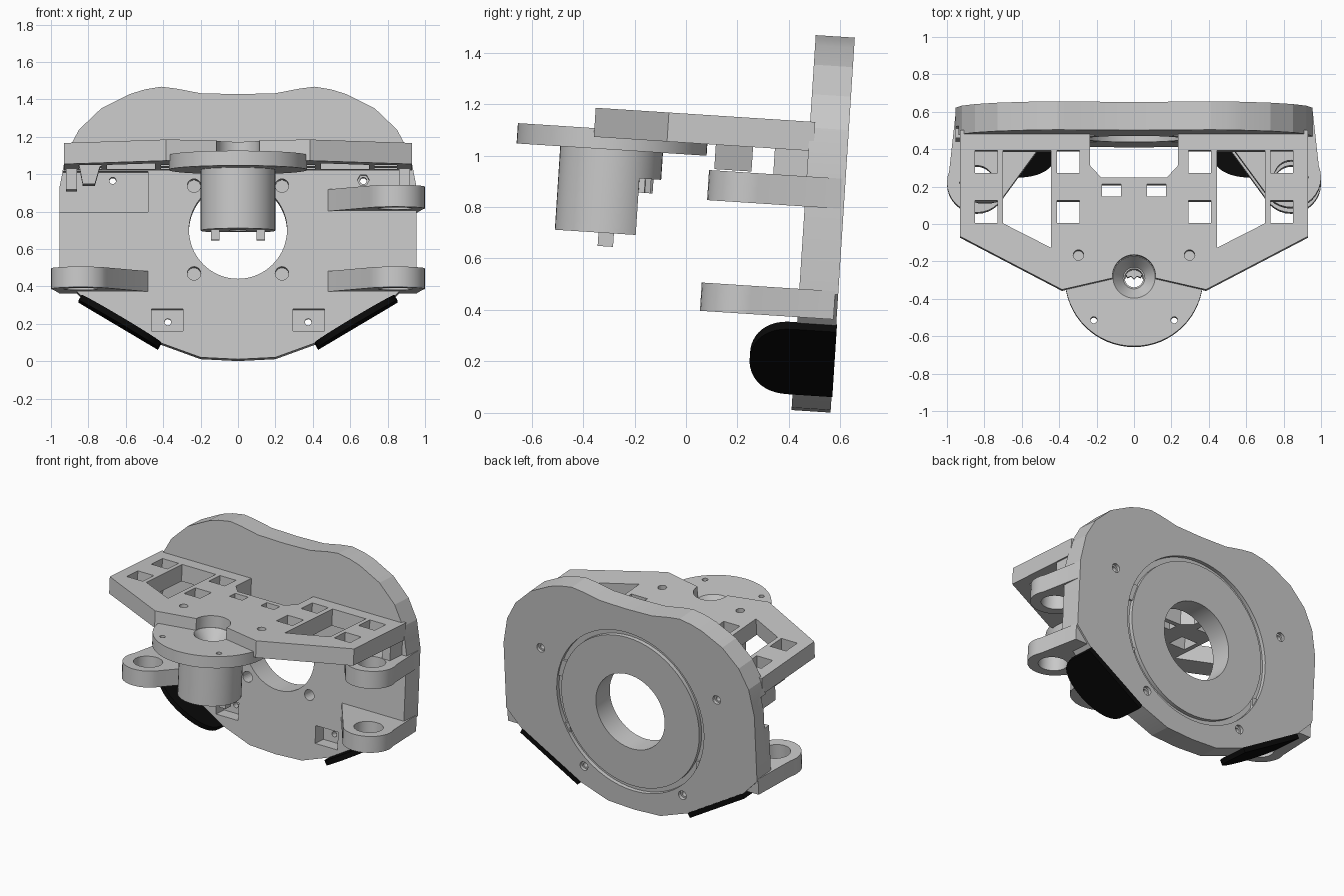
import bpy, bmesh, math
from mathutils import Matrix, Vector

cube = bpy.data.objects.get("Cube")
if cube:
    bpy.data.objects.remove(cube, do_unlink=True)


def material(name, color):
    m = bpy.data.materials.new(name)
    m.use_nodes = True
    m.diffuse_color = color
    m.node_tree.nodes["Principled BSDF"].inputs["Base Color"].default_value = color
    return m


GREY = material("light grey plastic", (0.58, 0.58, 0.58, 1))
BLACK = material("black plastic", (0.003, 0.003, 0.003, 1))
# The whole assembly leans slightly backwards
TILT = Matrix.Translation((0, 0.41, 0.011)) @ Matrix.Rotation(math.radians(-3.7), 4, "X")
parts = []


def circle(cx, cy, r, n=48):
    return [(cx + r * math.cos(2 * math.pi * i / n), cy + r * math.sin(2 * math.pi * i / n)) for i in range(n)]


def rect(x0, x1, y0, y1):
    return [(x0, y0), (x1, y0), (x1, y1), (x0, y1)]


def mirror(pts, s=-1):
    return [(s * x, y) for x, y in pts]


def prism(name, pts, lo, hi, flat=True, top=None, mat=GREY):
    """Extrude an outline upwards (flat) or along the depth (not flat)."""
    def place(p, h):
        return (p[0], p[1], h) if flat else (p[0], h, p[1])
    bm = bmesh.new()
    a = [bm.verts.new(place(p, lo)) for p in pts]
    b = [bm.verts.new(place(p, hi)) for p in (top or pts)]
    bm.faces.new(a)
    bm.faces.new(b)
    for i in range(len(a)):
        j = (i + 1) % len(a)
        bm.faces.new((a[i], a[j], b[j], b[i]))
    bmesh.ops.recalc_face_normals(bm, faces=bm.faces)
    me = bpy.data.meshes.new(name)
    bm.to_mesh(me)
    bm.free()
    me.materials.append(mat)
    ob = bpy.data.objects.new(name, me)
    bpy.context.collection.objects.link(ob)
    parts.append(ob)
    return ob


def combine(ob, other, op="DIFFERENCE"):
    mod = ob.modifiers.new(op, "BOOLEAN")
    mod.operation, mod.solver, mod.object = op, "EXACT", other
    bpy.context.view_layer.objects.active = ob
    bpy.ops.object.modifier_apply(modifier=mod.name)
    parts.remove(other)
    bpy.data.objects.remove(other, do_unlink=True)


def cut(ob, pts, lo, hi, flat=True, top=None):
    combine(ob, prism("cutter", pts, lo, hi, flat, top))


# Back plate: wavy top, chamfered bottom
half = [(0.2, 0.01), (0.42, 0.09), (0.84, 0.34), (0.955, 0.46), (0.955, 0.92), (0.92, 1.1),
        (0.85, 1.23), (0.73, 1.345), (0.58, 1.42), (0.5, 1.445), (0.41, 1.46), (0.33, 1.45), (0.2, 1.425)]
outline = [(0, 0)] + half + [(0, 1.42)] + mirror(half)[::-1]
plate = prism("back_plate", outline, 0, 0.152, False)
MID = 0.693
cut(plate, circle(0, MID, 0.262, 64), -0.1, 0.3, False)
groove = prism("groove", circle(0, MID, 0.56, 64), 0.125, 0.2, False)
cut(groove, circle(0, MID, 0.525, 64), 0.1, 0.3, False)
combine(plate, groove)
cut(plate, rect(-1.1, -0.48, 0.79, 1.005), -0.1, 0.05, False)
for s in (-1, 1):
    for z in (0.46, 0.93):
        cut(plate, circle(s * 0.235, z, 0.036, 24), -0.1, 0.1, False)
    cut(plate, rect(s * 0.378 - 0.085, s * 0.378 + 0.085, 0.15, 0.27), -0.1, 0.09, False)
    for x, z in ((0.375, 0.205), (0.67, 0.96)):
        cut(plate, circle(s * x, z, 0.018, 16), -0.1, 0.3, False)
        cut(plate, circle(s * x, z, 0.03, 16), 0.13, 0.3, False)
cut(plate, circle(0.67, 0.96, 0.032, 6), -0.1, 0.06, False)

# Shelf with its window pattern
HUB = -0.763
edge = [(0.93, 0.02), (0.93, -0.55), (0.385, -0.835), (0.115, -0.773)]
shelf = prism("shelf", edge + mirror(edge)[::-1], 1.01, 1.123)
cut(shelf, [(-0.235, 0.1), (-0.235, -0.17), (-0.175, -0.235), (0.175, -0.235), (0.235, -0.17), (0.235, 0.1)], 0.9, 1.2)
for s in (-1, 1):
    for x in (0.352, 0.79):
        for y in (-0.15, -0.418):
            cut(shelf, rect(s * x - 0.061, s * x + 0.061, y - 0.061, y + 0.061), 0.9, 1.2)
    cut(shelf, mirror([(0.445, -0.09), (0.445, -0.61), (0.7, -0.48), (0.7, -0.09)], s), 0.9, 1.2)
    cut(shelf, rect(s * 0.12 - 0.05, s * 0.12 + 0.05, -0.335, -0.27), 0.9, 1.2)
    cut(shelf, circle(s * 0.297, -0.65, 0.028, 20), 0.9, 1.2)
cut(shelf, circle(0, HUB, 0.115), 0.9, 1.2)

# Round flange with a funnel and two screw holes
flange = prism("round_flange", circle(0, HUB, 0.37, 64), 0.965, 1.044)
cut(flange, circle(0, HUB, 0.05), 0.955, 1.05, True, circle(0, HUB, 0.117))
for s in (-1, 1):
    cut(flange, circle(s * 0.215, HUB - 0.23, 0.018, 16), 0.9, 1.1)

# Drum below the flange, cut away at the lower rear
drum = prism("drum", circle(0, HUB, 0.2), 0.64, 0.966)
cut(drum, circle(0, HUB, 0.05, 24), 0.6, 1.0)
cut(drum, rect(-0.3, 0.3, HUB + 0.115, HUB + 0.3), 0.5, 0.86)
teeth = [(r * math.cos(i * math.pi / 14), HUB + 0.085 + r * math.sin(i * math.pi / 14))
         for i in range(28) for r in [0.085 if i % 2 else 0.07]]
prism("small_gear", teeth, 0.805, 0.862)
for side, s in (("left", 1), ("right", -1)):
    prism(side + "_drum_foot", rect(s * 0.122 - 0.023, s * 0.122 + 0.023, HUB - 0.03, HUB + 0.03), 0.588, 0.65)


# Mounting lugs: an eye with a gusset back to the plate
def lug(name, s, lo, hi):
    body = prism(name, mirror([(0.475, 0.01), (0.72, -0.325), (0.84, -0.22), (0.995, -0.22), (0.955, 0.14), (0.48, 0.14)], s), lo, hi)
    combine(body, prism("eye", circle(s * 0.84, -0.22, 0.16, 32), lo, hi), "UNION")
    cut(body, circle(s * 0.84, -0.22, 0.092, 32), lo - 0.1, hi + 0.1)


lug("lower_left_lug", 1, 0.362, 0.472)
lug("lower_right_lug", -1, 0.362, 0.472)
lug("upper_left_lug", 1, 0.793, 0.91)

# Clip hanging under the shelf
prism("shelf_clip", [(-0.85, 1.02), (-0.83, 0.915), (-0.765, 0.915), (-0.735, 1.02)], -0.36, -0.215, False)
for side, s in (("left", 1), ("right", -1)):
    prism(side + "_shelf_brace", rect(s * 0.89 - 0.03, s * 0.89 + 0.03, -0.13, 0.02), 0.9, 1.02)

# Black curved fins along the lower chamfers
a, b = Vector((0.42, 0.075)), Vector((0.845, 0.328))
along, mid = (b - a) / 2, (a + b) / 2
for side, s in (("left", 1), ("right", -1)):
    arc = [(math.cos(t * math.pi / 24), -0.01 - 0.165 * math.sin(t * math.pi / 24) ** 0.8) for t in range(25)]
    fin = prism(side + "_black_fin", [(1, 0.155)] + arc + [(-1, 0.155)], -0.017, 0.017, mat=BLACK)
    n = Vector((-along.y, along.x)).normalized()
    for v in fin.data.vertices:
        p = mid + along * v.co.x + n * v.co.z
        v.co = (s * p.x, v.co.y, p.y)
    if s < 0:
        fin.data.flip_normals()

# Lean everything and soften only the round walls
bpy.ops.object.select_all(action="DESELECT")
for ob in parts:
    ob.data.transform(TILT)
    ob.select_set(True)
bpy.context.view_layer.objects.active = plate
bpy.ops.object.shade_smooth_by_angle(angle=math.radians(12))
